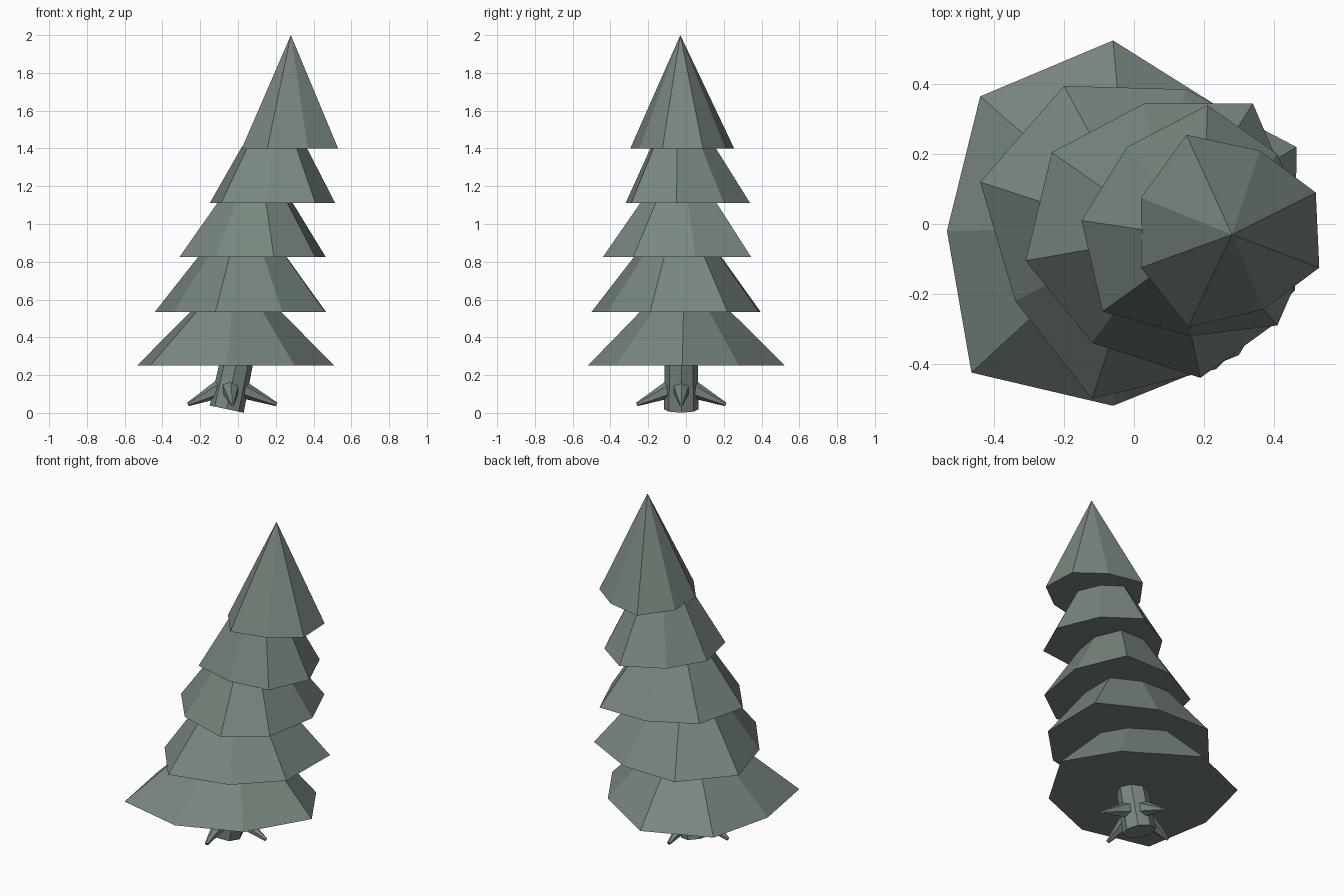
import bpy, bmesh, math
from mathutils import Vector

if "Cube" in bpy.data.objects:
    bpy.data.objects.remove(bpy.data.objects["Cube"])

mat = bpy.data.materials.new("grey_green")
mat.diffuse_color = (0.19, 0.24, 0.21, 1)
mat.use_nodes = True
mat.node_tree.nodes["Principled BSDF"].inputs["Base Color"].default_value = mat.diffuse_color


def add_object(name, bm):
    bmesh.ops.recalc_face_normals(bm, faces=bm.faces)
    mesh = bpy.data.meshes.new(name)
    bm.to_mesh(mesh)
    bm.free()
    mesh.materials.append(mat)
    obj = bpy.data.objects.new(name, mesh)
    bpy.context.collection.objects.link(obj)
    return obj


def tier(name, outline, z0, z1, top, scale):
    """Skirt of branches: uneven outline, shrunk towards its top centre."""
    bm = bmesh.new()
    mid = sum((Vector(p) for p in outline), Vector((0, 0))) / len(outline)
    low = [bm.verts.new((x, y, z0)) for x, y in outline]
    bm.faces.new(low)
    n = len(low)
    if scale == 0:
        tip = bm.verts.new((*top, z1))
        for i in range(n):
            bm.faces.new((low[i], low[(i + 1) % n], tip))
    else:
        high = [bm.verts.new((top[0] + (x - mid.x) * scale,
                              top[1] + (y - mid.y) * scale, z1)) for x, y in outline]
        bm.faces.new(high)
        for i in range(n):
            j = (i + 1) % n
            bm.faces.new((low[i], low[j], high[j], high[i]))
    add_object(name, bm)


def tapered(name, start, end, r0, r1, sides):
    """Tapered rod between two points."""
    start, end = Vector(start), Vector(end)
    axis = end - start
    bm = bmesh.new()
    bmesh.ops.create_cone(bm, cap_ends=True, segments=sides, radius1=r0,
                          radius2=r1, depth=axis.length)
    bm.transform(axis.to_track_quat('Z', 'Y').to_matrix().to_4x4())
    bmesh.ops.translate(bm, verts=bm.verts, vec=(start + end) / 2)
    add_object(name, bm)


# Branch tiers, bottom to top
tier("branches_1", [(-0.06, 0.525), (-0.44, 0.365), (-0.535, -0.02), (-0.465, -0.425),
                    (-0.06, -0.52), (0.30, -0.375), (0.51, -0.02), (0.33, 0.28)],
     0.25, 0.54, (-0.03, -0.015), 0.45)
tier("branches_2", [(-0.20, 0.395), (-0.44, 0.12), (-0.34, -0.22), (-0.12, -0.50),
                    (0.235, -0.415), (0.46, -0.19), (0.465, 0.22), (0.15, 0.385)],
     0.535, 0.83, (0.03, -0.03), 0.51)
tier("branches_3", [(0.03, 0.345), (-0.235, 0.205), (-0.31, -0.105), (-0.12, -0.34),
                    (0.19, -0.44), (0.41, -0.28), (0.465, 0.05), (0.34, 0.345)],
     0.825, 1.12, (0.10, -0.03), 0.50)
tier("branches_4", [(0.21, 0.34), (-0.02, 0.22), (-0.15, 0.01), (-0.09, -0.25),
                    (0.16, -0.32), (0.41, -0.29), (0.515, -0.05), (0.41, 0.20)],
     1.11, 1.41, (0.19, -0.03), 0.51)
tier("treetop", [(0.15, 0.255), (0.02, 0.075), (0.02, -0.125), (0.155, -0.295),
                 (0.37, -0.245), (0.53, -0.125), (0.52, 0.09), (0.36, 0.21)],
     1.40, 2.0, (0.28, -0.03), 0)

# Leaning trunk
tapered("trunk", (-0.06, -0.025, 0.02), (0.02, -0.025, 0.40), 0.092, 0.085, 8)

# Four spreading roots
for i in range(4):
    a = i * math.pi / 2
    c, s = math.cos(a), math.sin(a)
    tapered(f"root_{i + 1}", (-0.04 + 0.05 * c, -0.025 + 0.05 * s, 0.13),
            (-0.03 + 0.235 * c, -0.025 + 0.235 * s, 0.045), 0.05, 0.01, 6)
